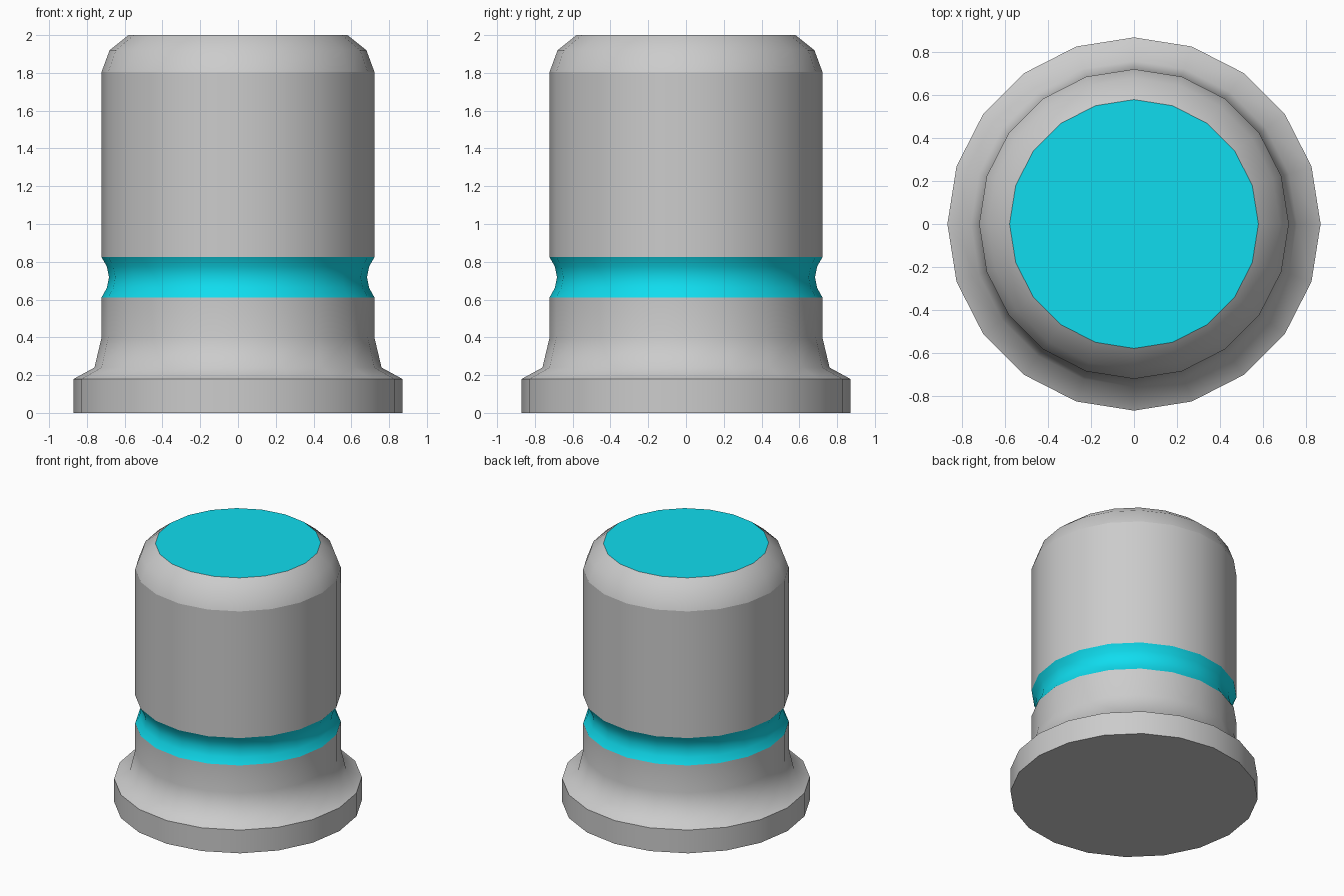
import bpy
import bmesh
from math import cos, sin, pi

if "Cube" in bpy.data.objects:
    bpy.data.objects.remove(bpy.data.objects["Cube"])

SIDES = 20

cyan = bpy.data.materials.new("cyan")
cyan.diffuse_color = (0.005, 0.72, 0.86, 1.0)
cyan.use_nodes = True
cyan.node_tree.nodes["Principled BSDF"].inputs["Base Color"].default_value = cyan.diffuse_color


def lathe(name, profile, sharp=(), cap_bottom=False, cap_top=False, material=None):
    """Spin (radius, z) points around z; rings listed in sharp keep a hard edge."""
    bm = bmesh.new()
    rings = [[bm.verts.new((r * cos(2 * pi * i / SIDES), r * sin(2 * pi * i / SIDES), z))
              for i in range(SIDES)] for r, z in profile]
    for low, high in zip(rings, rings[1:]):
        for i in range(SIDES):
            j = (i + 1) % SIDES
            bm.faces.new((low[i], low[j], high[j], high[i])).smooth = True
    if cap_bottom:
        bm.faces.new(rings[0][::-1])
    if cap_top:
        bm.faces.new(rings[-1])
    for k in sharp:
        for i in range(SIDES):
            edge = bm.edges.get((rings[k][i], rings[k][(i + 1) % SIDES]))
            if edge:
                edge.smooth = False
    mesh = bpy.data.meshes.new(name)
    bm.to_mesh(mesh)
    bm.free()
    if material:
        mesh.materials.append(material)
    obj = bpy.data.objects.new(name, mesh)
    bpy.context.collection.objects.link(obj)
    return obj


# Foot flange and flared collar
lathe("base", [(0.87, 0), (0.87, 0.18), (0.76, 0.24), (0.722, 0.40), (0.722, 0.612)],
      sharp=(0, 1), cap_bottom=True)

# Coloured groove around the body
lathe("groove_band", [(0.722, 0.612), (0.694, 0.662), (0.683, 0.718),
                      (0.694, 0.774), (0.722, 0.824)], material=cyan)

# Upper barrel with rounded shoulder
lathe("barrel", [(0.722, 0.824), (0.722, 1.806), (0.68, 1.92), (0.58, 2.0)], sharp=(1,))

# Coloured flat top
lathe("top_disc", [(0.58, 2.0)], cap_top=True, material=cyan)
